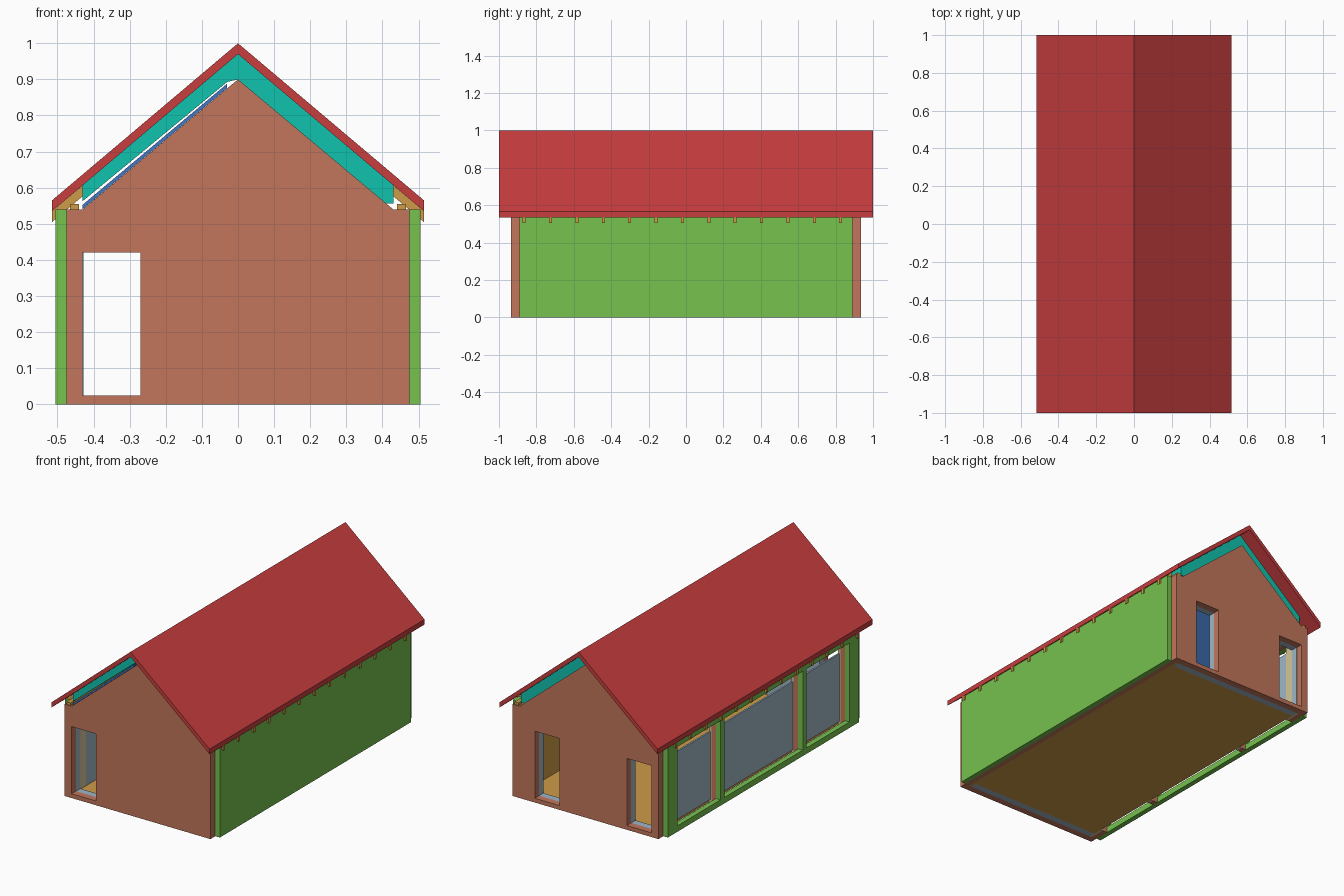
import bpy, bmesh

cube = bpy.data.objects.get("Cube")
if cube:
    bpy.data.objects.remove(cube, do_unlink=True)


def linear(c):
    return c / 12.92 if c <= 0.04045 else ((c + 0.055) / 1.055) ** 2.4


def material(name, hex_code):
    rgb = [linear(int(hex_code[i:i + 2], 16) / 255) for i in (0, 2, 4)]
    m = bpy.data.materials.new(name)
    m.use_nodes = True
    m.diffuse_color = (*rgb, 1)
    m.node_tree.nodes["Principled BSDF"].inputs["Base Color"].default_value = (*rgb, 1)
    return m


RED = material("roof red", "C83E3F")
GREEN = material("cladding green", "76C24E")
CLAY = material("clay wall", "C2765B")
TEAL = material("insulation teal", "10C2AE")
OCHRE = material("timber ochre", "CE9C48")
BLUE = material("ceiling blue", "4478C4")
GREY = material("pane blue grey", "9FB6C6")
CREAM = material("lining cream", "D6C698")


def slab(name, axis, loops, a, b, mat):
    """Extrude an outline (plus hole outlines) from a to b along x or y."""
    def place(u, v):
        return (a, u, v) if axis == "x" else (u, a, v)
    bm = bmesh.new()
    for loop in loops:
        vs = [bm.verts.new(place(u, v)) for u, v in loop]
        for i, v in enumerate(vs):
            bm.edges.new((v, vs[(i + 1) % len(vs)]))
    bmesh.ops.triangle_fill(bm, edges=bm.edges[:], use_beauty=True)
    ext = bmesh.ops.extrude_face_region(bm, geom=bm.faces[:])
    move = (b - a, 0, 0) if axis == "x" else (0, b - a, 0)
    new = [g for g in ext["geom"] if isinstance(g, bmesh.types.BMVert)]
    bmesh.ops.translate(bm, verts=new, vec=move)
    bmesh.ops.recalc_face_normals(bm, faces=bm.faces[:])
    mesh = bpy.data.meshes.new(name)
    bm.to_mesh(mesh)
    bm.free()
    mesh.materials.append(mat)
    ob = bpy.data.objects.new(name, mesh)
    bpy.context.collection.objects.link(ob)
    return ob


def rect(u0, u1, v0, v1):
    return [(u0, v0), (u1, v0), (u1, v1), (u0, v1)]


def box(name, x, y, z, mat):
    return slab(name, "x", [rect(*y, *z)], *x, mat)


# Gable walls with door openings and an inner lining
EAVE, PEAK = 0.54, 0.90
door = rect(-0.43, -0.27, 0.025, 0.42)
second_door = rect(0.17, 0.33, 0.025, 0.42)


def gable(w):
    return [(-w, 0), (w, 0), (w, EAVE), (0.43, EAVE), (0, PEAK), (-0.43, EAVE), (-w, EAVE)]


inner = [(-0.43, 0), (0.43, 0), (0.43, EAVE), (0, PEAK), (-0.43, EAVE)]
# keep the lining opening clear of the lining edge
lining_door = rect(-0.428, -0.27, 0.025, 0.42)
for side, s, extra in (("front", -1, []), ("back", 1, [second_door])):
    slab(side + "_gable_wall", "y", [gable(0.475), door] + extra, s * 0.895, s * 0.935, CLAY)
    slab(side + "_gable_lining", "y", [inner, lining_door] + extra, s * 0.855, s * 0.895, GREY)

# Closed long wall on the left: cladding, wall core, timber lining
box("left_cladding", (0.475, 0.505), (-0.89, 0.89), (0, EAVE), GREEN)
box("left_wall_core", (0.445, 0.475), (-0.895, 0.895), (0, EAVE), CLAY)
box("left_lining", (0.43, 0.445), (-0.895, 0.895), (0, EAVE), OCHRE)

# Glazed long wall on the right
bays = [(-0.80, -0.40), (-0.365, 0.365), (0.40, 0.80)]
slab("right_cladding_frame", "x",
     [rect(-0.89, 0.89, 0, EAVE)] + [rect(y0, y1, 0.035, 0.50) for y0, y1 in bays],
     -0.505, -0.475, GREEN)
ends = [-0.895] + [y for bay in bays for y in bay] + [0.895]
for layer, x, mat in (("wall", (-0.475, -0.445), CLAY), ("lining", (-0.445, -0.43), CREAM)):
    box("right_" + layer + "_beam", x, (-0.895, 0.895), (0.50, EAVE), mat)
    for i in range(0, len(ends), 2):
        box("right_" + layer + "_pier", x, (ends[i], ends[i + 1]), (0, 0.50), mat)
for y0, y1 in bays:
    box("window_pane", (-0.44, -0.43), (y0, y1), (0.02, 0.42), GREY)

# Floor
box("floor", (-0.43, 0.43), (-0.855, 0.855), (0, 0.02), OCHRE)

# Roof covering
W, DROP = 0.515, 0.435
slab("roof", "y", [[(-W, 1 - DROP), (0, 1), (W, 1 - DROP),
                    (W, 0.97 - DROP), (0, 0.97), (-W, 0.97 - DROP)]], -1, 1, RED)

# Insulation and sloping ceiling panel
slab("roof_insulation", "y",
     [[(0, 0.97), (0.43, 0.607), (0.43, 0.556), (0.41, 0.556), (0, PEAK),
       (-0.03, 0.893), (-0.43, 0.563), (-0.43, 0.607)]], -0.92, 0.92, TEAL)
slab("ceiling_panel", "y",
     [[(-0.43, 0.541), (-0.43, 0.553), (-0.03, 0.888), (-0.03, 0.876)]], -0.92, 0.92, BLUE)

# Rafter tails and wall plates on both sides
for s in (-1, 1):
    name = "left" if s > 0 else "right"
    box(name + "_wall_plate", (s * 0.44, s * 0.465), (-0.93, 0.93), (EAVE, 0.555), OCHRE)
    for i in range(13):
        y = -0.865 + i * 0.141
        slab(name + "_rafter", "y",
             [[(s * W, 0.505), (s * W, 0.535), (s * 0.42, 0.615), (s * 0.42, 0.585)]],
             y - 0.008, y + 0.008, OCHRE)
